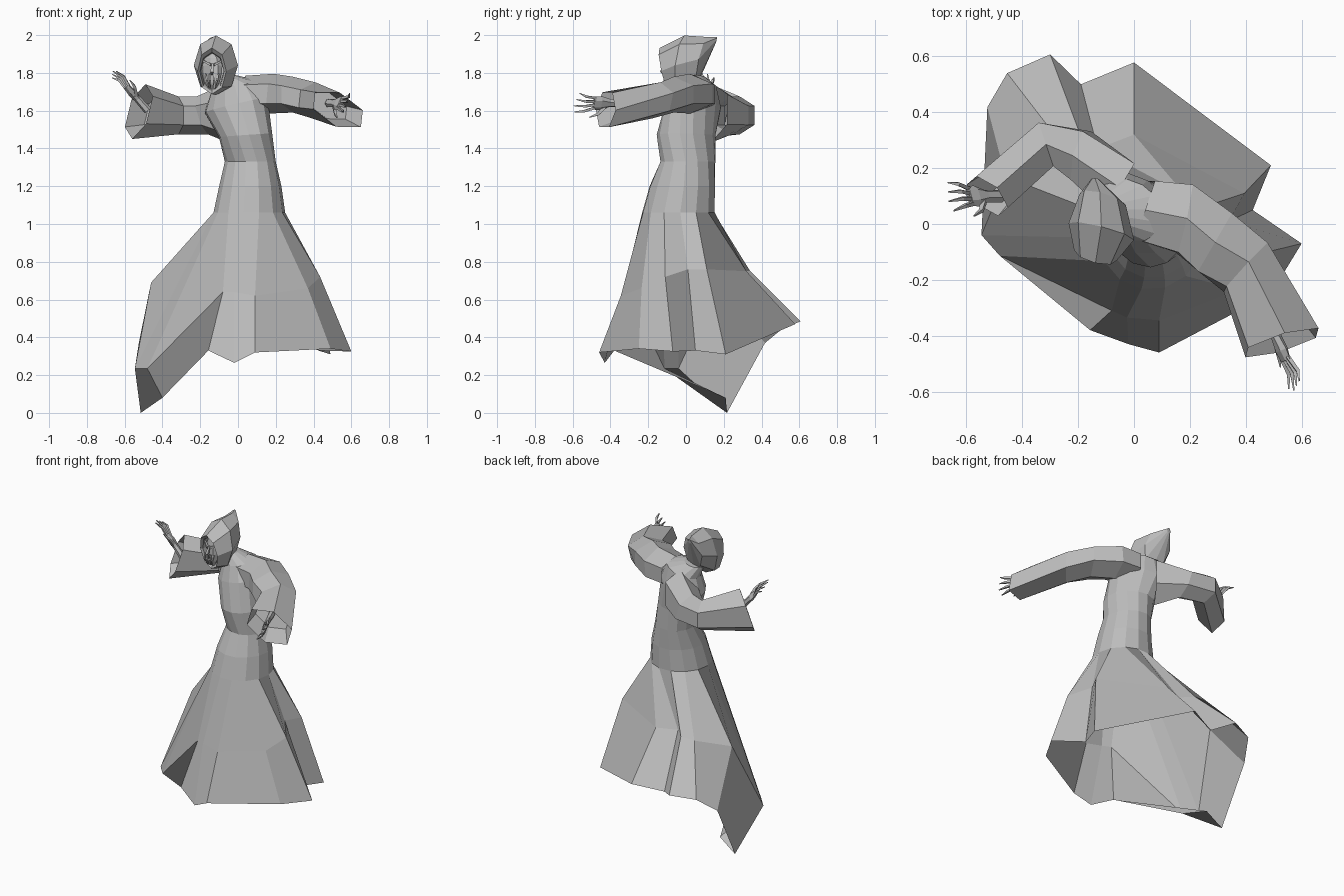
import bpy
import math
from mathutils import Vector

cube = bpy.data.objects.get("Cube")
if cube:
    bpy.data.objects.remove(cube, do_unlink=True)

grey = bpy.data.materials.new("robe grey")
grey.use_nodes = True
shade = (0.5, 0.5, 0.5, 1)
grey.diffuse_color = shade
grey.node_tree.nodes["Principled BSDF"].inputs["Base Color"].default_value = shade


def oval(centre, across, rise, count, start=0.0):
    """Closed ring of points spanned by two half-axis vectors."""
    centre, across, rise = Vector(centre), Vector(across), Vector(rise)
    ring = []
    for i in range(count):
        turn = math.radians(start) + math.tau * i / count
        ring.append(centre + across * math.cos(turn) + rise * math.sin(turn))
    return ring


def loft(name, rings, cap_first=False, cap_last=False):
    """Flat-shaded skin over rings that all have the same point count."""
    count = len(rings[0])
    points = [tuple(p) for ring in rings for p in ring]
    faces = []
    for level in range(len(rings) - 1):
        low, high = level * count, (level + 1) * count
        for i in range(count):
            j = (i + 1) % count
            faces.append((low + i, low + j, high + j, high + i))
    if cap_first:
        faces.append(tuple(reversed(range(count))))
    if cap_last:
        faces.append(tuple(range(len(points) - count, len(points))))
    mesh = bpy.data.meshes.new(name)
    mesh.from_pydata(points, [], faces)
    mesh.materials.append(grey)
    mesh.update()
    thing = bpy.data.objects.new(name, mesh)
    bpy.context.collection.objects.link(thing)
    return thing


def spike(name, path, radii, sides=4):
    """Tapered limb following a short path."""
    path = [Vector(p) for p in path]
    along = (path[-1] - path[0]).normalized()
    side = along.orthogonal().normalized()
    other = along.cross(side)
    rings = [oval(p, side * r, other * r, sides) for p, r in zip(path, radii)]
    return loft(name, rings, True, True)


# Robe: wind-blown hem and knee folds, starting at the front and going round by the left
hem = [
    (-.02, -.43, .265), (.09, -.46, .32), (.49, -.25, .34), (.60, -.07, .325),
    (.425, .05, .33), (.49, .21, .31), (0, .578, .47), (-.19, .5, .44),
    (-.3, .607, .485), (-.454, .54, .47), (-.525, .418, .37),
    (-.515, .217, 0), (-.4, .21, .08), (-.157, -.38, .33),
]
folds = [
    (-.025, -.335, .64), (.09, -.345, .62), (.37, -.235, .66), (.435, -.11, .72),
    (.34, .01, .76), (.395, .11, .76), (0, .32, .75), (-.13, .27, .75),
    (-.2, .34, .75), (-.3, .34, .75), (-.46, .17, .69),
    (-.546, -.04, .235), (-.48, -.114, .235), (-.08, -.31, .64),
]
sides = len(hem)
body = [
    ((.06, -.04, 1.06), (.19, 0, 0), (0, .195, 0)),
    ((.065, -.02, 1.2), (.165, 0, 0), (0, .175, 0)),
    ((.065, .01, 1.33), (.135, -.02, 0), (0, .145, 0)),
    ((.04, .0, 1.47), (.14, -.04, .01), (.02, .15, 0)),
    ((-.01, .04, 1.63), (.165, -.07, .04), (.03, .13, 0)),
    ((-.02, .05, 1.73), (.12, -.05, .03), (.03, .10, .01)),
    ((-.09, .04, 1.78), (.07, -.02, .01), (.01, .06, 0)),
]
robe = [hem, folds] + [oval(c, u, v, sides, -100) for c, u, v in body]
loft("robe", robe, cap_last=True)


# Sleeves: wide lofts whose last ring is set back inside as the cuff lining
def sleeve(name, sections):
    rings = [oval(c, u, v, 6, 30) for c, u, v in sections]
    c, u, v = (Vector(part) for part in sections[-1])
    elbow = Vector(sections[-2][0])
    rings.append(oval(c.lerp(elbow, .4), u * .75, v * .75, 6, 30))
    loft(name, rings, False, True)


sleeve("left_sleeve", [
    ((.04, .05, 1.685), (.04, .12, 0), (0, 0, .1)),
    ((.18, .02, 1.69), (.03, .14, 0), (.01, 0, .105)),
    ((.29, -.065, 1.685), (.07, .12, 0), (0, 0, .095)),
    ((.4, -.155, 1.655), (.085, .09, -.01), (.01, .02, .095)),
    ((.53, -.425, 1.605), (.145, .04, -.055), (.01, .035, .09)),
])
sleeve("right_sleeve", [
    ((-.05, .13, 1.59), (.06, .1, .02), (0, 0, .16)),
    ((-.19, .245, 1.575), (.025, .1, 0), (-.03, 0, .1)),
    ((-.315, .285, 1.575), (-.03, .09, 0), (0, 0, .1)),
    ((-.525, .10, 1.595), (-.065, .065, -.01), (.035, .03, .145)),
])


# Hands: tapered palm, four spread bony fingers and a thumb
def hand(name, wrist, forward, across):
    wrist = Vector(wrist)
    forward = Vector(forward).normalized()
    across = Vector(across)
    across = (across - forward * across.dot(forward)).normalized()
    flat = forward.cross(across)

    def place(ahead, aside, lift=0.0):
        return wrist + forward * ahead + across * aside + flat * lift

    palm = [(-.08, .024, .022), (.0, .024, .018), (.05, .04, .018), (.09, .038, .012)]
    loft(name + "_palm",
         [oval(place(a, 0), across * w, flat * t, 6) for a, w, t in palm], True, True)
    for i in range(4):
        slot = i - 1.5
        reach = .2 - .012 * abs(slot - .5)
        spike(f"{name}_finger_{i + 1}",
              [place(.08, slot * .019), place(.14, slot * .028, .01),
               place(reach, slot * .036, -.006)],
              [.01, .009, .003])
    spike(name + "_thumb",
          [place(.02, .02), place(.06, .06, .01), place(.105, .08, .008)],
          [.014, .01, .003])


hand("left_hand", (.51, -.405, 1.64), (.08, -.2, .0), (-.45, 0, -.9))
hand("right_hand", (-.53, .1, 1.66), (-.13, .0, .145), (.3, -1, .25))

# Hood: open pointed cowl, turned slightly and swept back to a peak, lined inside
hood = [
    ((-.135, -.045, 1.81), (.06, -.015, 0), (0, 0, .09)),
    ((-.138, -.098, 1.805), (.064, -.015, 0), (0, -.02, .104)),
    ((-.138, -.113, 1.81), (.076, -.018, 0), (0, -.027, .122)),
    ((-.117, -.027, 1.84), (.117, -.03, 0), (0, .018, .158)),
    ((-.112, .087, 1.872), (.083, -.02, 0), (-.01, .027, .118)),
    ((-.14, .162, 1.975), (.012, 0, 0), (0, .003, .014)),
]
loft("hood", [oval(c, u, v, 8, 90) for c, u, v in hood], True, True)

# Face: gaunt mask with brows, nose and hanging mouth ridges
mask = [(1.715, .02, .03), (1.75, .04, .045), (1.8, .052, .05),
        (1.84, .055, .047), (1.88, .042, .037), (1.905, .015, .015)]
loft("face", [oval((-.138, -.062, z), (w, -w / 4, 0), (-d / 4, d, 0), 8, 22.5)
              for z, w, d in mask], True, True)
spike("nose", [(-.135, -.11, 1.85), (-.138, -.13, 1.805), (-.138, -.113, 1.79)],
      [.006, .012, .006])
for label, way in (("left", 1), ("right", -1)):
    spike(label + "_brow",
          [(-.135 + way * .008, -.118, 1.842), (-.135 + way * .05, -.095 - way * .01, 1.864)],
          [.009, .006])
    for i in range(2):
        out = way * (.01 + .016 * i)
        spike(f"{label}_mouth_ridge_{i + 1}",
              [(-.138 + out * 1.3, -.108, 1.795), (-.138 + out, -.115, 1.76),
               (-.138 + out * .6, -.098, 1.72)],
              [.005, .007, .003])
